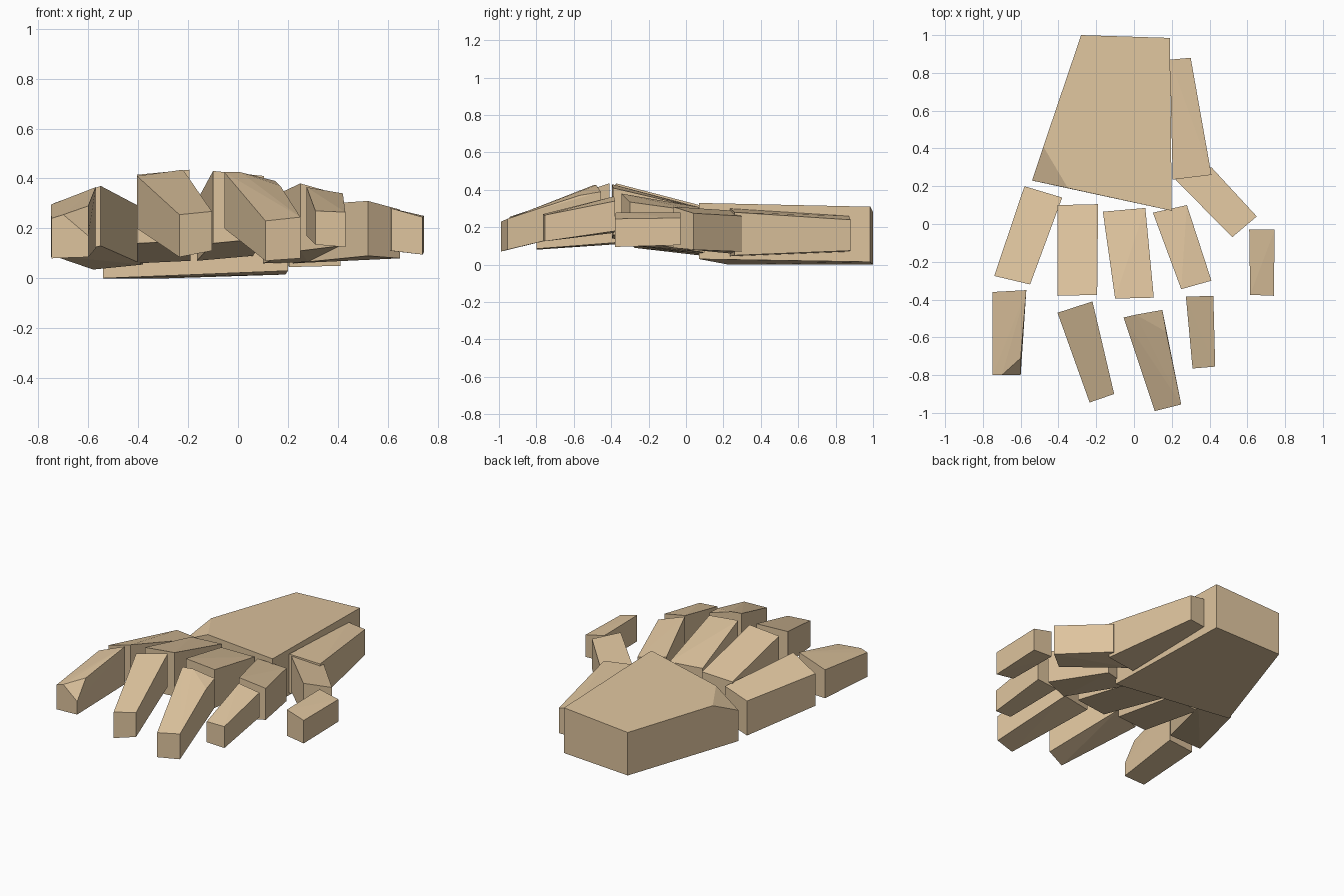
import bpy, bmesh, math

skin = bpy.data.materials.new("tan skin")
skin.diffuse_color = (0.73, 0.55, 0.34, 1)


def block(name, corners, extra=()):
    """Faceted block: corners are (x, y, low z, high z), extra are single (x, y, z) points."""
    pts = [(x, y, z) for x, y, lo, hi in corners for z in (lo, hi)] + list(extra)
    bm = bmesh.new()
    for p in pts:
        bm.verts.new(p)
    hull = bmesh.ops.convex_hull(bm, input=bm.verts[:])
    inside = [v for v in bm.verts if not v.link_faces]
    bmesh.ops.delete(bm, geom=inside, context='VERTS')
    bmesh.ops.dissolve_limit(bm, angle_limit=math.radians(2.5),
                             verts=bm.verts[:], edges=bm.edges[:])
    bmesh.ops.recalc_face_normals(bm, faces=bm.faces[:])
    mesh = bpy.data.meshes.new(name)
    bm.to_mesh(mesh)
    bm.free()
    mesh.materials.append(skin)
    obj = bpy.data.objects.new(name, mesh)
    bpy.context.collection.objects.link(obj)


# Palm, with its outer knuckle corner cut down
block("palm",
      [(-0.28, 1.0, 0.0, 0.28), (0.19, 0.985, 0.015, 0.31),
       (0.20, 0.07, 0.03, 0.33), (-0.54, 0.23, 0.0, 0.20)],
      [(-0.35, 0.19, 0.295), (-0.48, 0.41, 0.283)])

# Thumb: base, middle, tip
block("thumb_base",
      [(0.19, 0.87, 0.07, 0.26), (0.30, 0.88, 0.075, 0.24),
       (0.41, 0.26, 0.05, 0.28), (0.205, 0.235, 0.045, 0.30)])
block("thumb_middle",
      [(0.41, 0.30, 0.07, 0.26), (0.65, 0.04, 0.08, 0.275),
       (0.52, -0.07, 0.09, 0.31), (0.22, 0.235, 0.06, 0.29)])
block("thumb_tip",
      [(0.61, -0.03, 0.11, 0.28), (0.745, -0.03, 0.105, 0.25),
       (0.74, -0.38, 0.095, 0.245), (0.615, -0.375, 0.11, 0.28)])

# Index finger
block("index_base",
      [(0.10, 0.06, 0.06, 0.31), (0.28, 0.10, 0.065, 0.28),
       (0.41, -0.30, 0.13, 0.335), (0.25, -0.345, 0.11, 0.38)])
block("index_tip",
      [(0.275, -0.385, 0.17, 0.365), (0.42, -0.38, 0.18, 0.34),
       (0.43, -0.755, 0.125, 0.265), (0.31, -0.765, 0.135, 0.27)])

# Middle finger, its tip folded near the knuckle
block("middle_base",
      [(-0.165, 0.065, 0.07, 0.31), (0.06, 0.085, 0.09, 0.30),
       (0.105, -0.39, 0.16, 0.41), (-0.10, -0.395, 0.14, 0.43)])
block("middle_tip",
      [(-0.055, -0.495, 0.20, 0.425), (0.15, -0.455, 0.20, 0.39),
       (0.25, -0.955, 0.08, 0.245), (0.11, -0.99, 0.07, 0.23)],
      [(0.01, -0.48, 0.425), (0.17, -0.57, 0.37)])

# Ring finger
block("ring_base",
      [(-0.405, 0.10, 0.06, 0.30), (-0.19, 0.105, 0.07, 0.31),
       (-0.195, -0.375, 0.15, 0.435), (-0.405, -0.38, 0.14, 0.415)])
block("ring_tip",
      [(-0.405, -0.47, 0.20, 0.41), (-0.22, -0.41, 0.22, 0.435),
       (-0.105, -0.90, 0.11, 0.268), (-0.235, -0.945, 0.085, 0.255)])

# Little finger, its tip cut at the inner corner
block("little_base",
      [(-0.58, 0.20, 0.035, 0.26), (-0.38, 0.14, 0.055, 0.28),
       (-0.55, -0.32, 0.13, 0.37), (-0.74, -0.275, 0.09, 0.30)])
block("little_tip",
      [(-0.75, -0.36, 0.11, 0.295), (-0.57, -0.35, 0.12, 0.365),
       (-0.60, -0.80, 0.085, 0.17), (-0.748, -0.80, 0.08, 0.24)],
      [(-0.70, -0.80, 0.255), (-0.60, -0.71, 0.29)])
